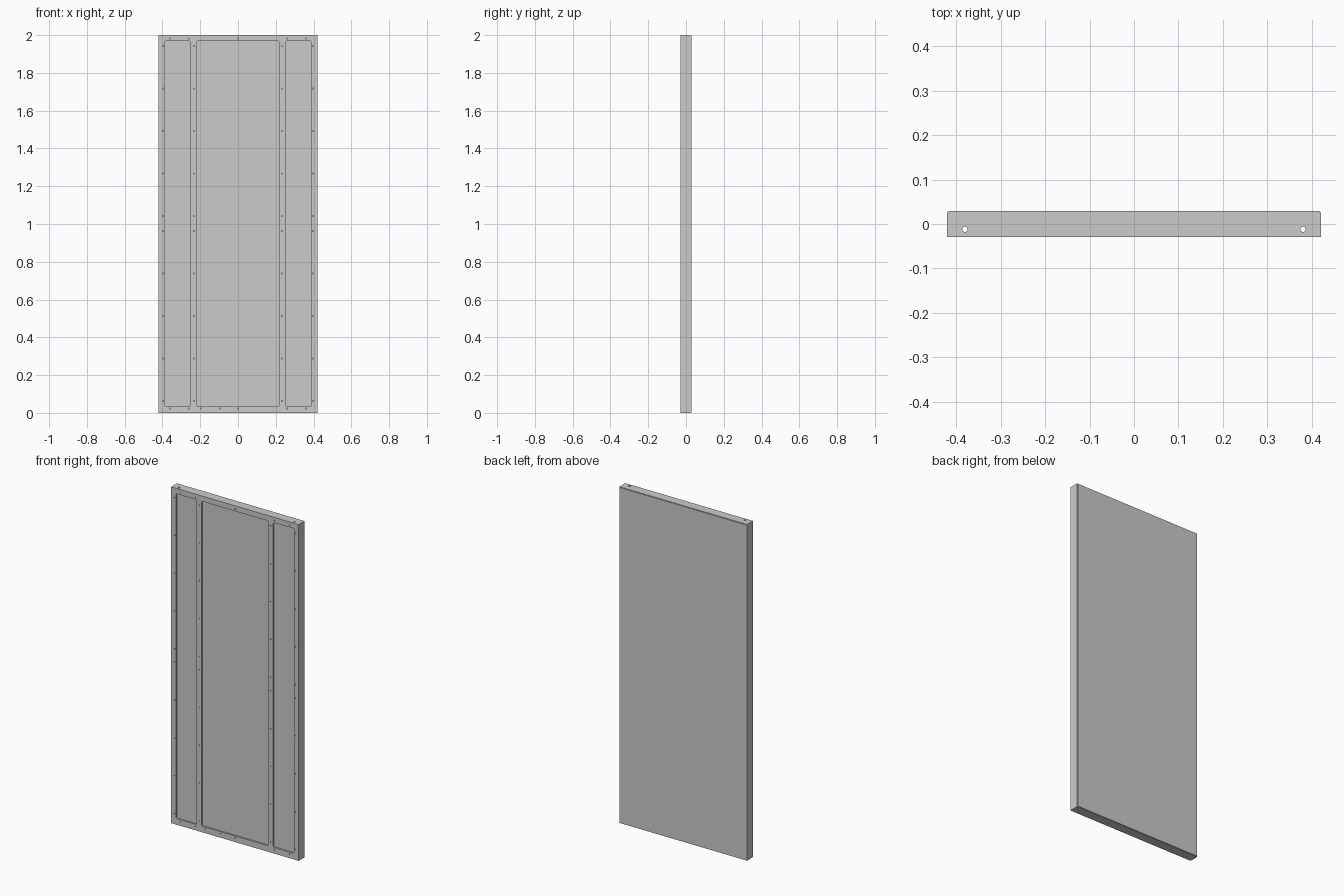
import bpy
from math import cos, sin, pi, radians
from mathutils import Matrix

if "Cube" in bpy.data.objects:
    bpy.data.objects.remove(bpy.data.objects["Cube"])

W, H, D = 0.42, 2.0, 0.029      # half width, height, half depth


def circle(cx, cy, r, n=12):
    return [(cx + r * cos(2 * pi * i / n), cy + r * sin(2 * pi * i / n)) for i in range(n)]


def rect(x0, y0, x1, y1, r=0.0):
    if r == 0:
        return [(x0, y0), (x1, y0), (x1, y1), (x0, y1)]
    corners = [(x1 - r, y1 - r, 0), (x0 + r, y1 - r, 90), (x0 + r, y0 + r, 180), (x1 - r, y0 + r, 270)]
    return [(cx + r * cos(radians(a + k * 22.5)), cy + r * sin(radians(a + k * 22.5)))
            for cx, cy, a in corners for k in range(5)]


def plate(name, loops, thickness, matrix):
    """Extrude an outline with holes into a flat plate centred on its own plane."""
    cu = bpy.data.curves.new(name + "_outline", 'CURVE')
    cu.dimensions = '2D'
    cu.fill_mode = 'BOTH'
    cu.extrude = thickness / 2
    for loop in loops:
        sp = cu.splines.new('POLY')
        sp.points.add(len(loop) - 1)
        for p, (x, y) in zip(sp.points, loop):
            p.co = (x, y, 0, 1)
        sp.use_cyclic_u = True
    tmp = bpy.data.objects.new(name + "_tmp", cu)
    bpy.context.collection.objects.link(tmp)
    bpy.context.view_layer.update()
    me = bpy.data.meshes.new_from_object(tmp.evaluated_get(bpy.context.evaluated_depsgraph_get()))
    bpy.data.objects.remove(tmp)
    me.transform(matrix)
    me.name = name
    ob = bpy.data.objects.new(name, me)
    bpy.context.collection.objects.link(ob)
    for p in me.polygons:
        p.use_smooth = False
    return ob


def upright(y):
    return Matrix.Translation((0, y, 0)) @ Matrix.Rotation(pi / 2, 4, 'X')


# Front frame: three rounded openings and rows of small screw holes
T = 0.009
loops = [rect(-W, 0, W, H)]
for x0, x1 in [(-0.389, -0.252), (-0.22, 0.22), (0.252, 0.389)]:
    loops.append(rect(x0, 0.036, x1, 1.968, 0.008))
for s in (-1, 1):
    for x in (0.398, 0.234):
        for i in range(5):
            for z in (0.063 + i * 0.225, 1.942 - i * 0.225):
                loops.append(circle(s * x, z, 0.003, 8))
    for x in (0.36, 0.26):
        loops += [circle(s * x, 1.981, 0.003, 8), circle(s * x, 0.024, 0.003, 8)]
loops += [circle(0, 1.981, 0.003, 8)] + [circle(x, 0.024, 0.003, 8) for x in (-0.195, -0.095, 0)]
plate("front_frame", loops, T, upright(-D + T / 2))

# Core slab with two vertical pivot holes
B = 0.003
core = [rect(-W, -D + T, W, D - B)] + [circle(s * 0.38, -0.012, 0.006, 20) for s in (-1, 1)]
plate("door_core", core, H, Matrix.Translation((0, 0, H / 2)))

# Back sheet, slightly inset from the edges
e = 0.003
plate("back_sheet", [rect(-W + e, e, W - e, H - e)], B, upright(D - B / 2))
